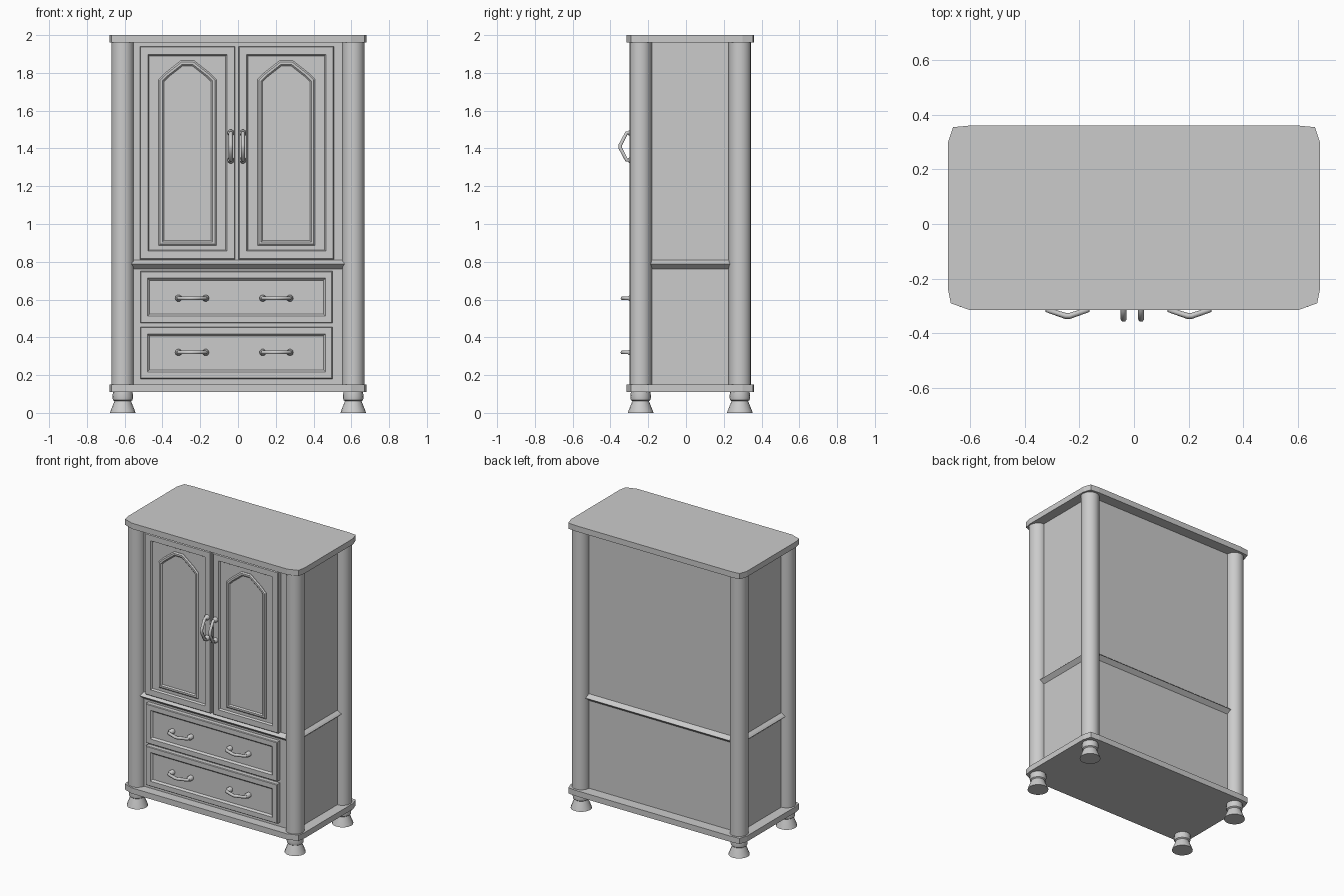
import bpy, bmesh
from math import cos, sin, pi
from mathutils import Vector

if "Cube" in bpy.data.objects:
    bpy.data.objects.remove(bpy.data.objects["Cube"])

BODY_Y, FRONT_Y, BACK_Y = -0.25, -0.283, 0.285
COLS = [(sx * 0.61, y) for sx in (-1, 1) for y in (-0.24, 0.285)]


def loft(name, rings, smooth=False):
    """Skin closed rings of equal length and cap both ends."""
    bm = bmesh.new()
    vs = [[bm.verts.new(p) for p in r] for r in rings]
    n = len(vs[0])
    for a, b in zip(vs, vs[1:]):
        for i in range(n):
            bm.faces.new((a[i], a[(i + 1) % n], b[(i + 1) % n], b[i]))
    bm.faces.new(vs[0][::-1])
    bm.faces.new(vs[-1])
    bmesh.ops.recalc_face_normals(bm, faces=bm.faces)
    me = bpy.data.meshes.new(name)
    bm.to_mesh(me)
    bm.free()
    ob = bpy.data.objects.new(name, me)
    bpy.context.collection.objects.link(ob)
    if smooth:
        bpy.ops.object.select_all(action='DESELECT')
        ob.select_set(True)
        bpy.context.view_layer.objects.active = ob
        bpy.ops.object.shade_smooth_by_angle(angle=0.6)
    return ob


def lathe(name, x, y, profile, n=16):
    return loft(name, [[(x + r * cos(2 * pi * i / n), y + r * sin(2 * pi * i / n), z)
                        for i in range(n)] for r, z in profile], True)


def rect(x0, x1, y0, y1):
    return [(x0, y0), (x1, y0), (x1, y1), (x0, y1)]


def inset(poly, d):
    """Mitred inset of a counter-clockwise outline."""
    out = []
    for i, p in enumerate(poly):
        p = Vector(p)
        e1 = (p - Vector(poly[i - 1])).normalized()
        e2 = (Vector(poly[(i + 1) % len(poly)]) - p).normalized()
        n1, n2 = Vector((-e1.y, e1.x)), Vector((-e2.y, e2.x))
        out.append(p + (n1 + n2) * (d / (1 + n1.dot(n2))))
    return out


def panel(name, outline, steps):
    return loft(name, [[(p[0], y, p[1]) for p in inset(outline, d)] for d, y in steps])


def handle(name, x, z, half, tip, vertical):
    """Angular pull with a round boss at each end."""
    def place(t, y):
        return (x, y, z + t) if vertical else (x + t, y, z)
    cu = bpy.data.curves.new(name, 'CURVE')
    cu.dimensions = '3D'
    cu.bevel_depth, cu.bevel_resolution, cu.use_fill_caps = 0.011, 1, True
    pts = [(-half, FRONT_Y + 0.02), (-half, -0.315), (-0.008, tip),
           (0.008, tip), (half, -0.315), (half, FRONT_Y + 0.02)]
    sp = cu.splines.new('POLY')
    sp.points.add(len(pts) - 1)
    for q, (t, y) in zip(sp.points, pts):
        q.co = (*place(t, y), 1)
    bpy.context.collection.objects.link(bpy.data.objects.new(name, cu))
    for s in (-1, 1):
        cx, _, cz = place(s * half, 0)
        loft(name + "_boss", [[(cx + r * cos(i * pi / 5), y, cz + r * sin(i * pi / 5))
                               for i in range(10)]
                              for r, y in ((0.018, FRONT_Y + 0.02), (0.018, -0.296), (0.011, -0.306))], True)


# Top and bottom slabs with clipped corners
right = [(0.60, -0.315), (0.67, -0.29), (0.68, -0.24), (0.68, 0.30), (0.662, 0.354), (0.60, 0.36)]
slab = right + [(-x, y) for x, y in reversed(right)]
for name, z0, z1 in (("bottom_slab", 0.11, 0.15), ("top_slab", 1.96, 2.0)):
    loft(name, [[(x, y, z) for x, y in slab] for z in (z0, z1)])

# Carcass, and the pointed moulding running round it
loft("carcass", [[(x, y, z) for x, y in rect(-0.61, 0.61, BODY_Y, BACK_Y)] for z in (0.15, 1.96)])
base = rect(-0.61, 0.61, BODY_Y, BACK_Y)
loft("waist_moulding", [[(x, y, z) for x, y in inset(base, -d)]
                        for d, z in ((0, 0.763), (0.028, 0.788), (0.018, 0.798), (0.0, 0.81))])

# Corner columns and turned feet
for x, y in COLS:
    lathe("corner_column", x, y, [(0.06, 0.15), (0.06, 1.96)])
    lathe("foot", x, y, [(0.068, 0), (0.064, 0.012), (0.044, 0.062), (0.052, 0.068),
                         (0.055, 0.085), (0.052, 0.11)])

# Doors with a recessed field and a raised arched panel
FIELD_Y = FRONT_Y + 0.012
for side, x0, x1 in (("left", -0.52, -0.015), ("right", 0.003, 0.508)):
    panel(side + "_door", rect(x0, x1, 0.813, 1.94),
          [(0, BODY_Y), (0, FRONT_Y + 0.004), (0.004, FRONT_Y), (0.043, FRONT_Y),
           (0.05, FIELD_Y)])
    c = (x0 + x1) / 2
    arch = [(c - 0.153, 0.885), (c + 0.153, 0.885), (c + 0.153, 1.765), (c + 0.118, 1.80),
            (c + 0.035, 1.865), (c - 0.035, 1.865), (c - 0.118, 1.80), (c - 0.153, 1.765)]
    panel(side + "_door_arch", arch,
          [(0, FIELD_Y + 0.004), (0, FIELD_Y - 0.003), (0.008, FIELD_Y - 0.01),
           (0.02, FIELD_Y - 0.01), (0.028, FIELD_Y - 0.002)])

# Drawers with recessed fields
for name, z0, z1 in (("upper", 0.475, 0.75), ("lower", 0.18, 0.455)):
    panel(name + "_drawer", rect(-0.517, 0.5, z0, z1),
          [(0, BODY_Y), (0, FRONT_Y + 0.004), (0.004, FRONT_Y), (0.037, FRONT_Y),
           (0.048, FIELD_Y)])

# Pulls
for x in (-0.038, 0.026):
    handle("door_handle", x, 1.41, 0.072, -0.348, True)
for z in (0.607, 0.32):
    for x in (-0.243, 0.203):
        handle("drawer_handle", x, z, 0.072, -0.336, False)
